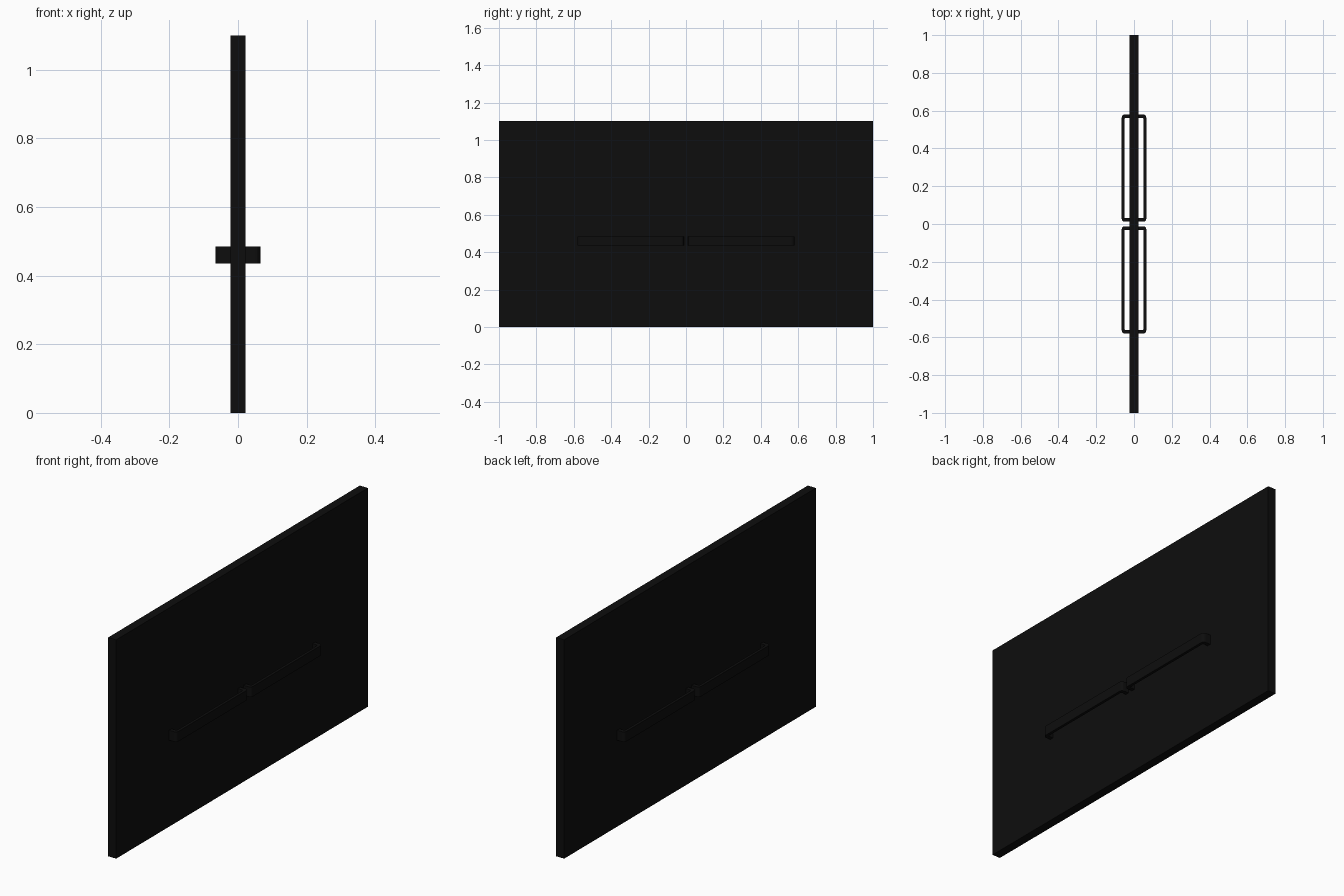
import bpy, bmesh, math

if "Cube" in bpy.data.objects:
    bpy.data.objects.remove(bpy.data.objects["Cube"])

black = bpy.data.materials.new("near black")
black.diffuse_color = (0.004, 0.004, 0.004, 1)
black.use_nodes = True
black.node_tree.nodes["Principled BSDF"].inputs["Base Color"].default_value = black.diffuse_color


def finish(name, bm):
    bmesh.ops.recalc_face_normals(bm, faces=bm.faces[:])
    me = bpy.data.meshes.new(name)
    bm.to_mesh(me)
    bm.free()
    me.materials.append(black)
    ob = bpy.data.objects.new(name, me)
    bpy.context.collection.objects.link(ob)
    return ob


# Flat door panel
bm = bmesh.new()
bmesh.ops.create_cube(bm, size=1)
for v in bm.verts:
    v.co = (v.co.x * 0.045, v.co.y * 2, v.co.z * 1.1 + 0.55)
finish("door_panel", bm)


def half_loop(side, x, y0, y1, r):
    """Open U outline with two rounded corners, from the panel out and back."""
    pts = [(0.0, y0)]
    for cy, a0 in ((y0 + r, -90), (y1 - r, 0)):
        for i in range(5):
            a = math.radians(a0 + i * 22.5)
            pts.append((x - r + r * math.cos(a), cy + r * math.sin(a)))
    pts.append((0.0, y1))
    return [(side * px, py) for px, py in pts]


# Pull handles: flat U bars on both faces of each leaf
Z0, Z1 = 0.435, 0.485
for leaf, ys in (("left", -1), ("right", 1)):
    for face, xs in (("front", 1), ("back", -1)):
        bm = bmesh.new()
        outer = half_loop(xs, 0.065, 0.012, 0.58, 0.016)
        inner = half_loop(xs, 0.051, 0.032, 0.56, 0.005)
        rings = []
        for (ox, oy), (ix, iy) in zip(outer, inner):
            rings.append([bm.verts.new((px, ys * py, z)) for px, py, z in
                          ((ox, oy, Z0), (ox, oy, Z1), (ix, iy, Z1), (ix, iy, Z0))])
        for a, b in zip(rings, rings[1:]):
            for k in range(4):
                n = (k + 1) % 4
                bm.faces.new((a[k], a[n], b[n], b[k]))
        bm.faces.new(rings[0])
        bm.faces.new(rings[-1])
        finish(f"{leaf}_{face}_handle", bm)
